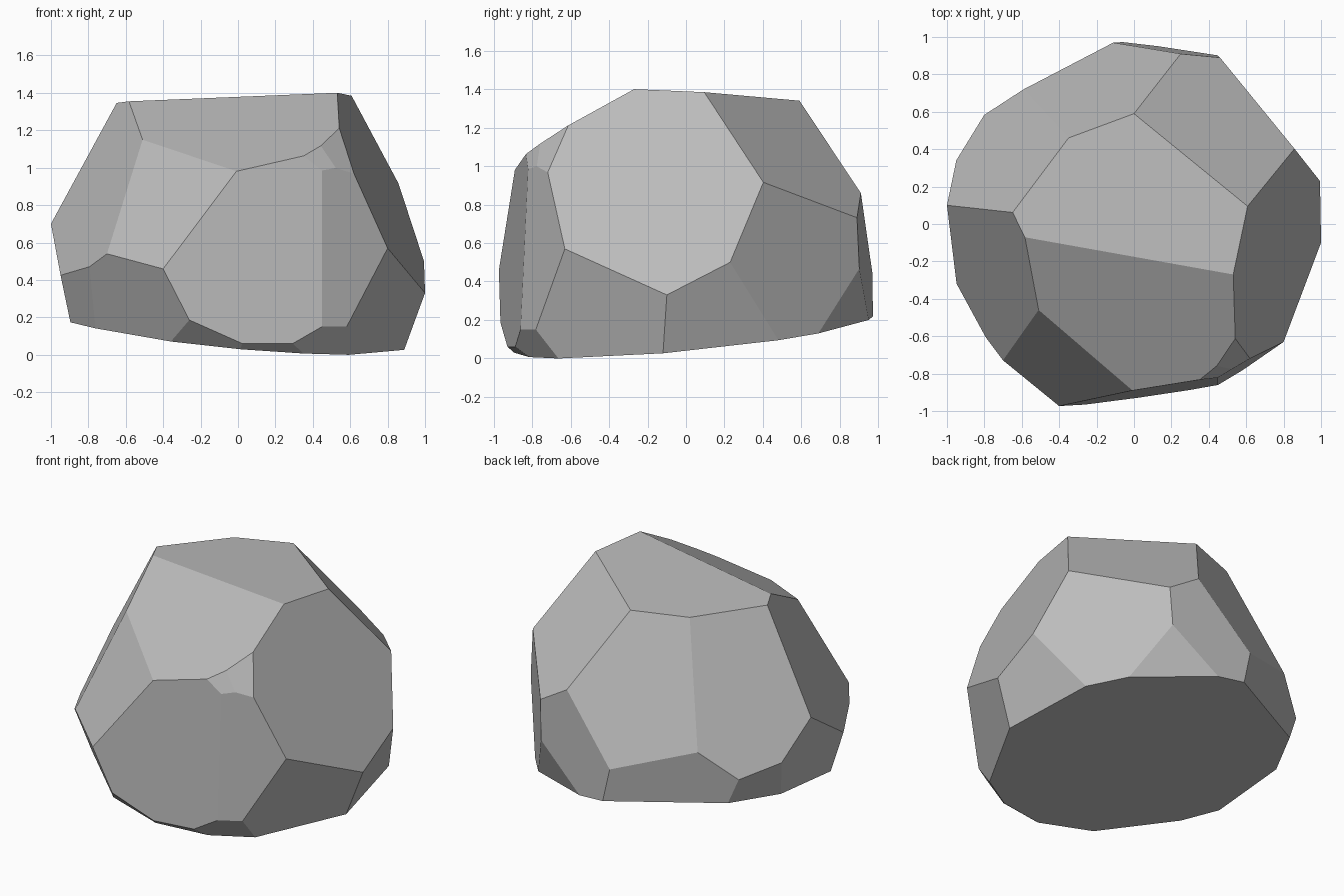
import bpy
import bmesh
from mathutils import Vector

default_cube = bpy.data.objects.get("Cube")
if default_cube:
    bpy.data.objects.remove(default_cube, do_unlink=True)

# Each cut is a flat facet: axis, outward side, then the plane as
# offset + slope * first other axis + slope * second other axis
CUTS = {
    "crown": ("z", 1, 1.37, .032, -.05),
    "underside": ("z", -1, .118, -.09, .098),
    "front upper slope": ("z", 1, 1.476, .14, .555),
    "front corner slope": ("z", 1, 2.375, 1, 1.557),
    "front wall": ("y", -1, -.935, .15, .047),
    "front side wall": ("y", -1, -1.137, .6, .047),
    "front corner undercut": ("y", -1, -1.117, -.954, -.519),
    "left upper slope": ("x", 1, 1.154, .193, -.408),
    "left front undercut": ("x", 1, .943, .527, .332),
    "left middle undercut": ("x", 1, .853, -.214, .381),
    "left back wall": ("x", 1, 1.176, -.813, .01),
    "back corner slope": ("z", 1, 1.902, -.703, -.952),
    "back upper slope": ("y", 1, 1.22, .377, -.47),
    "back wall": ("y", 1, .974, -.12, -.04),
    "back corner undercut": ("z", -1, -2.39, 1.226, 2.56),
    "back lower wall": ("y", 1, .982, .555, .111),
    "right back slope": ("x", -1, -1.489, .765, .589),
    "right front slope": ("x", -1, -1.315, -.461, .516),
    "right front undercut": ("x", -1, -.99, -.6, -.353),
    "right wall": ("x", -1, -.857, .013, -.206),
    "right back undercut": ("x", -1, -.969, .529, -.341),
    "foot chip side": ("y", -1, -1.02, .6, -.733),
    "foot chip corner": ("y", -1, -.858, -.337, -1.05),
    "foot chip middle": ("y", -1, -.86, .15, -1.2),
    "shoulder chip front": ("z", 1, 3.09, -1.03, 2),
    "shoulder chip side": ("z", 1, 2.714, -1.157, 1.43),
}


def make_material(name, color):
    material = bpy.data.materials.new(name)
    material.use_nodes = True
    material.diffuse_color = color
    shader = next(n for n in material.node_tree.nodes if n.type == "BSDF_PRINCIPLED")
    shader.inputs["Base Color"].default_value = color
    shader.inputs["Roughness"].default_value = .9
    return material


def slice_off(bm, axis, side, offset, slope_a, slope_b):
    """Remove everything beyond one plane and close the cut with a flat face."""
    main = "xyz".index(axis)
    first, second = [i for i in range(3) if i != main]
    normal, point = Vector(), Vector()
    normal[main], normal[first], normal[second] = side, -side * slope_a, -side * slope_b
    point[main] = offset
    result = bmesh.ops.bisect_plane(
        bm, geom=bm.verts[:] + bm.edges[:] + bm.faces[:], dist=.0001,
        plane_co=point, plane_no=normal.normalized(), clear_outer=True)
    rim = [e for e in result["geom_cut"] if isinstance(e, bmesh.types.BMEdge)]
    if rim:
        bmesh.ops.contextual_create(bm, geom=rim)


# Boulder: a block chiselled down facet by facet
bm = bmesh.new()
bmesh.ops.create_cube(bm, size=6)
for cut in CUTS.values():
    slice_off(bm, *cut)
bmesh.ops.recalc_face_normals(bm, faces=bm.faces[:])

mesh = bpy.data.meshes.new("boulder")
bm.to_mesh(mesh)
bm.free()
mesh.materials.append(make_material("stone grey", (.5, .5, .5, 1)))
boulder = bpy.data.objects.new("boulder", mesh)
bpy.context.collection.objects.link(boulder)
